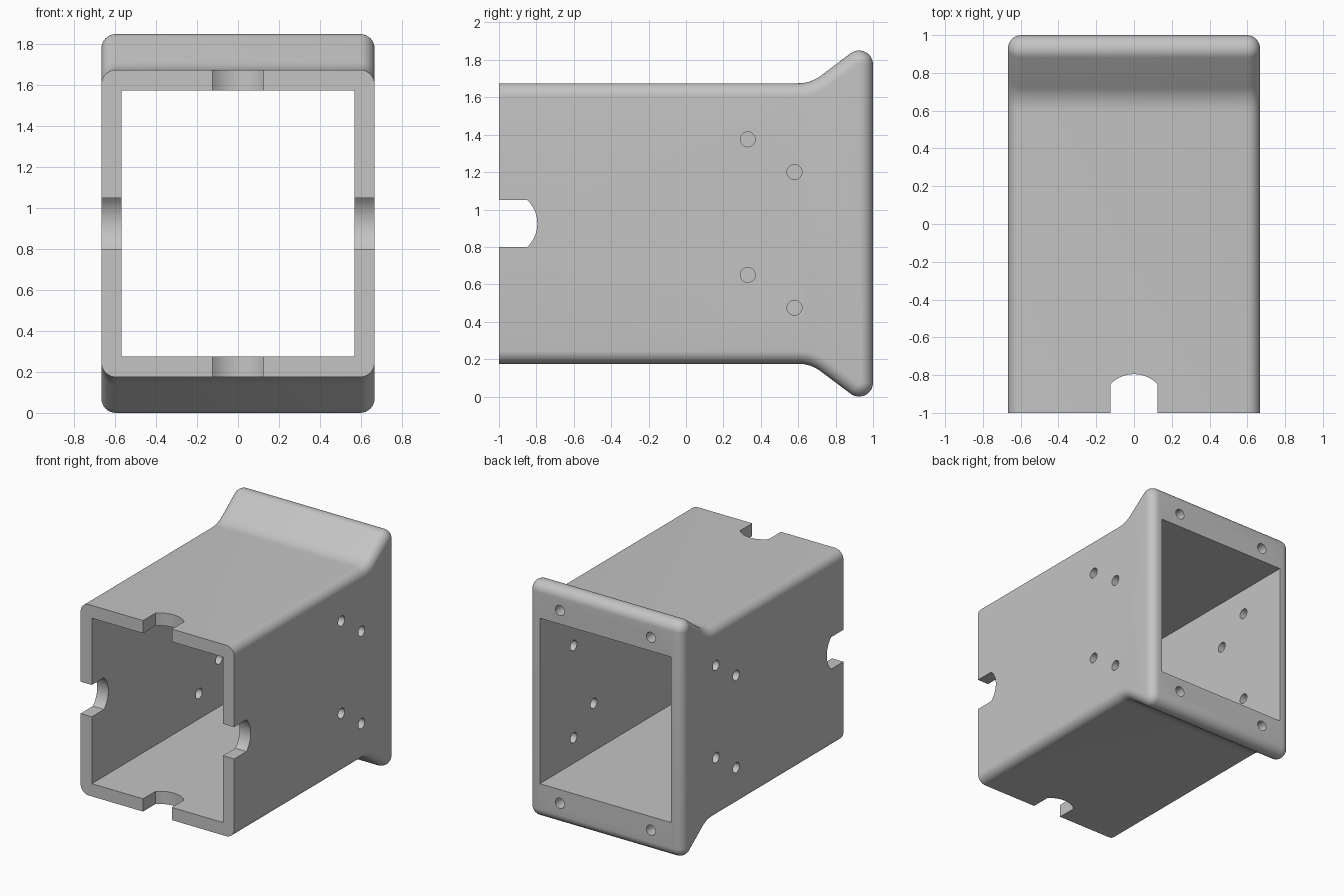
import bpy, bmesh
from math import sin, cos, tan, pi, radians
from mathutils import Matrix

if "Cube" in bpy.data.objects:
    bpy.data.objects.remove(bpy.data.objects["Cube"])

HALF_W, TOP, MID = 0.667, 1.675, 0.925      # half width, body top, middle height
EDGE = 0.07                                 # rounding of the side edges
TIP_R, TIP_Y, TIP_Z = 0.075, 0.925, 1.775   # rounded rim of the flared end
FILLET, SLOPE = 0.2, radians(37)

grey = bpy.data.materials.new("plain_grey")
grey.use_nodes = True
grey.diffuse_color = (0.55, 0.55, 0.55, 1)
grey.node_tree.nodes["Principled BSDF"].inputs["Base Color"].default_value = grey.diffuse_color


def make_object(name, bm):
    bmesh.ops.recalc_face_normals(bm, faces=bm.faces)
    mesh = bpy.data.meshes.new(name)
    bm.to_mesh(mesh)
    bm.free()
    mesh.materials.append(grey)
    obj = bpy.data.objects.new(name, mesh)
    bpy.context.collection.objects.link(obj)
    return obj


def side_profile(d):
    """Side outline in (y, z), moved inwards by d."""
    line_y = TIP_Y - TIP_R * sin(SLOPE) - (TIP_Z + TIP_R * cos(SLOPE) - TOP) / tan(SLOPE)
    start_y = line_y - FILLET * tan(SLOPE / 2)
    upper = [(-1, TOP - d)]
    for i in range(9):
        a = SLOPE * i / 8
        upper.append((start_y + (FILLET + d) * sin(a), TOP + FILLET - (FILLET + d) * cos(a)))
    for i in range(15):
        a = (pi / 2 + SLOPE) * (1 - i / 14)
        upper.append((TIP_Y + (TIP_R - d) * cos(a), TIP_Z + (TIP_R - d) * sin(a)))
    return upper + [(y, 2 * MID - z) for y, z in reversed(upper)]


# Flared tube: outline rings across the width, with rounded side edges
bm = bmesh.new()
angles = [pi / 2 * i / 8 for i in range(9)]
sections = [(HALF_W - EDGE + EDGE * cos(a), EDGE * (1 - sin(a))) for a in angles]
sections += [(-x, d) for x, d in reversed(sections)]
rings = [[bm.verts.new((x, y, z)) for y, z in side_profile(d)] for x, d in sections]
for r1, r2 in zip(rings, rings[1:]):
    for i in range(len(r1)):
        j = (i + 1) % len(r1)
        bm.faces.new((r1[i], r1[j], r2[j], r2[i]))
bm.faces.new(rings[0])
bm.faces.new(rings[-1])
housing = make_object("flared_housing", bm)
cutters = []

# Rectangular channel through the length
bm = bmesh.new()
bmesh.ops.create_cube(bm, size=1, matrix=Matrix.Translation((0, 0, MID)) @ Matrix.Diagonal((1.14, 2.4, 1.3, 1)))
cutters.append(make_object("channel_cutter", bm))

# Round-ended notches in the middle of each front edge
half, end_y, rise = 0.125, -0.848, 0.053
radius = (half ** 2 + rise ** 2) / (2 * rise)
outline = [(-half, -1.1), (half, -1.1)]
for i in range(17):
    u = half * (1 - i / 8)
    outline.append((u, end_y + rise - radius + (radius ** 2 - u ** 2) ** 0.5))
for name, turn in (("upright", 0), ("sideways", pi / 2)):
    bm = bmesh.new()
    ends = [[bm.verts.new((u, y, h)) for u, y in outline] for h in (-1.2, 1.2)]
    for i in range(len(outline)):
        j = (i + 1) % len(outline)
        bm.faces.new((ends[0][i], ends[0][j], ends[1][j], ends[1][i]))
    for end in ends:
        bm.faces.new(end)
    bm.transform(Matrix.Translation((0, 0, MID)) @ Matrix.Rotation(turn, 4, "Y"))
    cutters.append(make_object(name + "_notch_cutter", bm))


def add_hole(bm, centre, depth, axis):
    bmesh.ops.create_cone(bm, cap_ends=True, segments=24, radius1=0.04, radius2=0.04, depth=depth,
                          matrix=Matrix.Translation(centre) @ Matrix.Rotation(pi / 2, 4, axis))


# Screw holes: four per side wall, and four blind ones in the flared end
bm = bmesh.new()
for side in (-1, 1):
    for y, dz in ((0.33, 0.45), (0.33, -0.275), (0.58, 0.275), (0.58, -0.45)):
        add_hole(bm, (side * 0.63, y, MID + side * dz), 0.3, "Y")
    for up in (-1, 1):
        add_hole(bm, (side * 0.395, 0.95, MID + up * 0.757), 0.3, "X")
cutters.append(make_object("screw_hole_cutter", bm))

# Cut everything out, then shade
bpy.ops.object.select_all(action="DESELECT")
bpy.context.view_layer.objects.active = housing
housing.select_set(True)
for cutter in cutters:
    cutter.hide_render = True
    mod = housing.modifiers.new(cutter.name, "BOOLEAN")
    mod.operation, mod.solver, mod.object = "DIFFERENCE", "EXACT", cutter
    bpy.ops.object.modifier_apply(modifier=mod.name)
    bpy.data.objects.remove(cutter)
bpy.ops.object.shade_smooth_by_angle(angle=radians(30))
